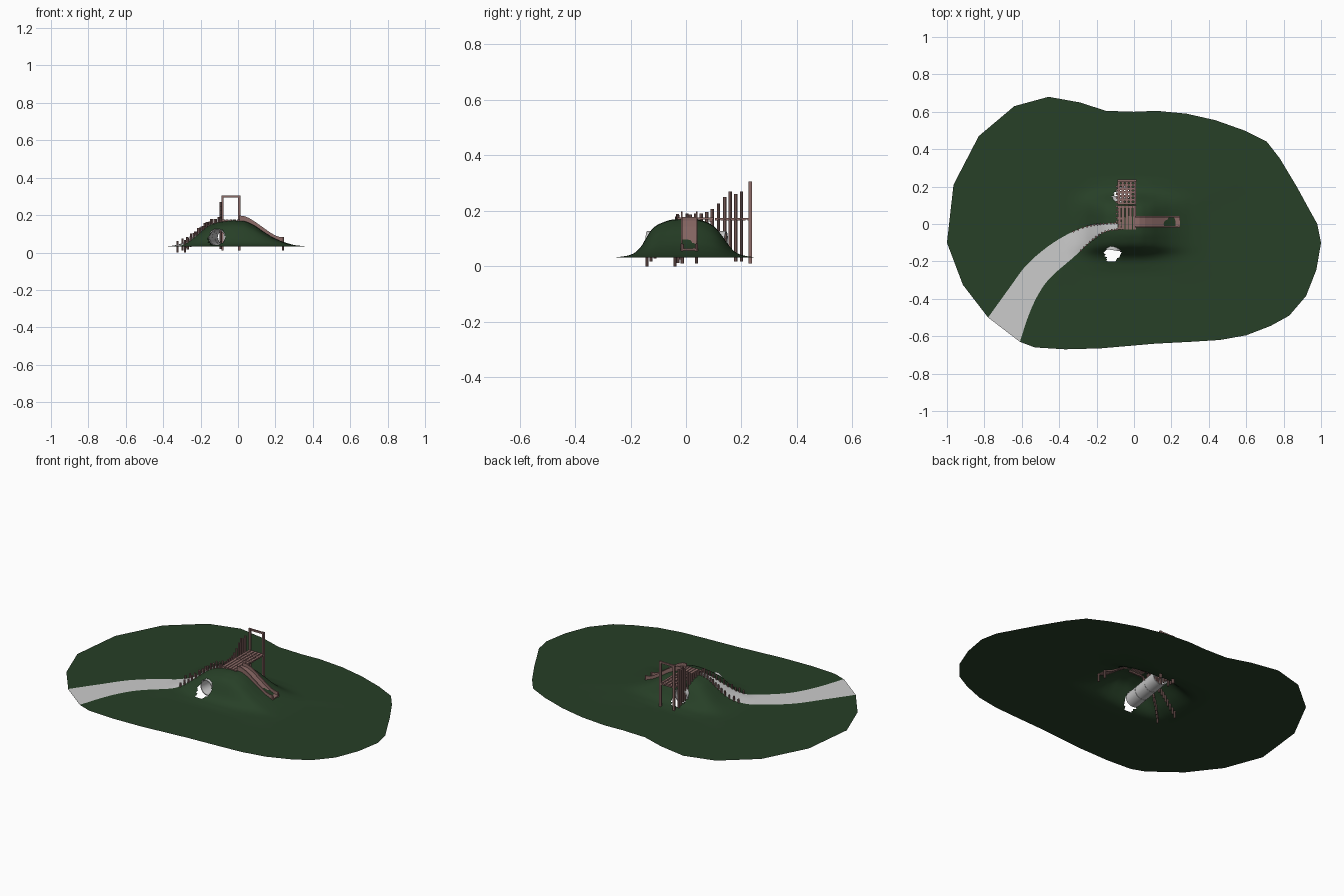
import bpy, bmesh, math
from mathutils import Vector, Matrix

if "Cube" in bpy.data.objects:
    bpy.data.objects.remove(bpy.data.objects["Cube"])

def mat(name, col):
    m = bpy.data.materials.new(name)
    m.diffuse_color = (*col, 1)
    m.use_nodes = True
    m.node_tree.nodes["Principled BSDF"].inputs["Base Color"].default_value = m.diffuse_color
    return m

GRASS = mat("grass", (.02, .05, .02))
WOOD = mat("wood", (.27, .15, .14))
BASE = .031

def finish(name, bm, m=None, smooth=False):
    me = bpy.data.meshes.new(name)
    bm.to_mesh(me)
    bm.free()
    ob = bpy.data.objects.new(name, me)
    bpy.context.collection.objects.link(ob)
    if m:
        me.materials.append(m)
    if smooth:
        bpy.ops.object.select_all(action='DESELECT')
        ob.select_set(True)
        bpy.context.view_layer.objects.active = ob
        bpy.ops.object.shade_smooth_by_angle(angle=math.radians(40))
    return ob

def box(bm, x0, x1, y0, y1, z0, z1):
    M = Matrix.Translation(((x0+x1)/2, (y0+y1)/2, (z0+z1)/2)) @ Matrix.Diagonal((x1-x0, y1-y0, z1-z0, 1))
    bmesh.ops.create_cube(bm, size=1, matrix=M)

def post(bm, x, y, z0, z1, r=.006):
    bmesh.ops.create_cone(bm, cap_ends=True, segments=8, radius1=r, radius2=r, depth=z1-z0,
                          matrix=Matrix.Translation((x, y, (z0+z1)/2)))

def interp(pts, x):
    # smoothed piecewise lookup through (position, value) pairs
    if x <= pts[0][0]: return pts[0][1]
    for (a, u), (b, v) in zip(pts, pts[1:]):
        if x <= b:
            return u + (v-u)*(x-a)/(b-a)
    return pts[-1][1]

FX = [(-.37, 0), (-.31, .08), (-.26, .25), (-.21, .53), (-.155, .82), (-.1, .94), (-.03, 1),
      (.04, .97), (.09, .8), (.14, .55), (.19, .33), (.245, .17), (.3, .06), (.38, 0)]
FY = [(-.26, 0), (-.2, .06), (-.17, .19), (-.15, .4), (-.135, .64), (-.11, .82), (-.06, .96), (0, 1),
      (.06, .95), (.1, .82), (.13, .57), (.16, .24), (.19, .08), (.25, 0)]

def height(x, y):
    s = lambda f, t: sum(interp(f, t+d) for d in (-.012, 0, .012))/3
    return BASE + .143*s(FX, x)*s(FY, y)

# ground sheet with mound: rings shrinking from the outline to the hill centre
outline = [(-1, -.1), (-.915, -.325), (-.78, -.5), (-.61, -.63), (-.53, -.66), (-.37, -.67), (-.18, -.665),
           (.11, -.64), (.3, -.63), (.46, -.62), (.6, -.595), (.73, -.545), (.83, -.49), (.92, -.385),
           (.975, -.245), (1, -.1), (.98, 0), (.93, .09), (.87, .2), (.78, .35), (.71, .44), (.59, .5),
           (.435, .555), (.28, .59), (.12, .605), (0, .6), (-.15, .605), (-.29, .65), (-.457, .68),
           (-.64, .63), (-.83, .47), (-.965, .21)]
rim = []
for a, b in zip(outline, outline[1:]+outline[:1]):
    rim += [Vector(a).lerp(Vector(b), k/5) for k in range(5)]
bm = bmesh.new()
levels = [.015*i for i in range(1, 31)] + [.55, .75, 1]
rings = []
for t in levels:
    rings.append([bm.verts.new((p.x*t, p.y*t, height(p.x*t, p.y*t))) for p in rim])
n = len(rim)
mid = bm.verts.new((0, 0, height(0, 0)))
for i in range(n):
    j = (i+1) % n
    bm.faces.new((mid, rings[0][i], rings[0][j]))
    for A, B in zip(rings, rings[1:]):
        bm.faces.new((A[i], B[i], B[j], A[j]))

# opening through the mound where the tunnel runs
P0, P1, R = Vector((-.112, -.14, .081)), Vector((-.068, .145, .081)), .046
def off_axis(c):
    k = (c.y-P0.y)/(P1.y-P0.y)
    return (c - P0.lerp(P1, k)).length
cut = [f for f in bm.faces if abs(f.calc_center_median().y) < .2
       and off_axis(f.calc_center_median()) < R-.002]
bmesh.ops.delete(bm, geom=cut, context='FACES')
finish("grass_mound", bm, GRASS, True)

# concrete tunnel in three ring sections
bm = bmesh.new()
axis = (P1-P0).normalized()
rot = axis.to_track_quat('Z', 'Y').to_matrix().to_4x4()
L = (P1-P0).length
for k in range(3):
    a, b = k*L/3 + .002*(k > 0), (k+1)*L/3
    loops = []
    for r, h in ((R, a), (R, b), (R-.005, b), (R-.005, a)):
        M = Matrix.Translation(P0) @ rot
        loops.append([bm.verts.new(M @ Vector((r*math.cos(q*math.tau/28), r*math.sin(q*math.tau/28), h)))
                      for q in range(28)])
    for A, B in zip(loops, loops[1:]+loops[:1]):
        for i in range(28):
            j = (i+1) % 28
            bm.faces.new((A[i], A[j], B[j], B[i]))
finish("tunnel_pipe", bm, None, True)

# path strip draped over the ground
upper = [(-.78, -.5), (-.665, -.34), (-.575, -.22), (-.46, -.12), (-.345, -.05), (-.24, -.01), (-.165, 0), (-.088, .005)]
lower = [(-.61, -.63), (-.56, -.48), (-.505, -.365), (-.44, -.28), (-.32, -.175), (-.24, -.1), (-.16, -.043), (-.088, -.028)]
def curve(pts, t):
    # Catmull-Rom sample, t from 0 to 1
    s = t*(len(pts)-1)
    i = min(int(s), len(pts)-2)
    u = s-i
    g = lambda k: Vector(pts[max(0, min(len(pts)-1, k))])
    a, b, c, d = g(i-1), g(i), g(i+1), g(i+2)
    return .5*(2*b + (c-a)*u + (2*a-5*b+4*c-d)*u*u + (3*b-a-3*c+d)*u**3)
bm = bmesh.new()
rows = []
for i in range(57):
    a, b = curve(upper, i/56), curve(lower, i/56)
    row = []
    for k in range(7):
        p = a.lerp(b, k/6)
        row.append(bm.verts.new((p.x, p.y, height(p.x, p.y)+.002)))
    rows.append(row)
for A, B in zip(rows, rows[1:]):
    for k in range(6):
        bm.faces.new((A[k], A[k+1], B[k+1], B[k]))
finish("path", bm, None, True)

# low posts edging the path up the mound
bm = bmesh.new()
for pts, t0 in ((upper, .6), (lower, .63)):
    for i in range(13):
        p = curve(pts, t0 + (.99-t0)*i/12)
        z = height(p.x, p.y)
        post(bm, p.x, p.y, max(0, z-.036) if i else 0, z+.022+.006*(i % 2), .0055)
finish("path_edge_posts", bm, WOOD)

# rising row of palisade posts beside the deck
bm = bmesh.new()
for y, z in ((.015, .187), (.035, .19), (.055, .19), (.075, .195), (.095, .207), (.117, .226), (.14, .25),
             (.16, .27), (.18, .26), (.2, .27)):
    post(bm, -.092, y, .018 if y > .17 else .06, z)
finish("palisade_posts", bm, WOOD)

# deck: planks on the mound, lattice over the far end
bm = bmesh.new()
X0, X1 = -.088, .012
for i in range(5):
    w = (X1-X0)/5
    box(bm, X0+i*w+.002, X0+(i+1)*w-.002, -.03, .1, .168, .176)
for y in (-.025, .03, .09):
    box(bm, X0, X1, y-.005, y+.005, .16, .168)
for i in range(5):
    x = X0 + i*(X1-X0-.013)/4
    box(bm, x, x+.013, .104, .235, .168, .175)
for i in range(7):
    y = .104 + i*.0197
    box(bm, X0, X1, y, y+.012, .165, .172)
finish("deck", bm, WOOD)

# tall gate frame at the deck end
bm = bmesh.new()
for x in (-.083, .007):
    box(bm, x-.006, x+.006, .226, .238, .01, .305)
box(bm, -.089, .013, .227, .237, .294, .304)
finish("gate_frame", bm, WOOD)

# slide: bed and two side rails swept along one profile
prof = [(.005, .178), (.03, .177), (.06, .165), (.095, .143), (.13, .118), (.165, .093), (.195, .074), (.22, .065), (.245, .063)]
def sweep(bm, y0, y1, lo, hi):
    rows = []
    for x, z in prof:
        rows.append([bm.verts.new(c) for c in ((x, y0, z+lo), (x, y1, z+lo), (x, y1, z+hi), (x, y0, z+hi))])
    for A, B in zip(rows, rows[1:]):
        for i in range(4):
            j = (i+1) % 4
            bm.faces.new((A[i], A[j], B[j], B[i]))
    bm.faces.new(rows[0][::-1])
    bm.faces.new(rows[-1])
bm = bmesh.new()
sweep(bm, -.012, .036, -.006, 0)
for y in (-.018, .036):
    sweep(bm, y, y+.006, -.009, .019)
bmesh.ops.recalc_face_normals(bm, faces=bm.faces)
finish("slide", bm, WOOD)

# slide end supports
bm = bmesh.new()
for y in (-.014, .038):
    post(bm, .24, y, .01, .08)
finish("slide_supports", bm, WOOD)
